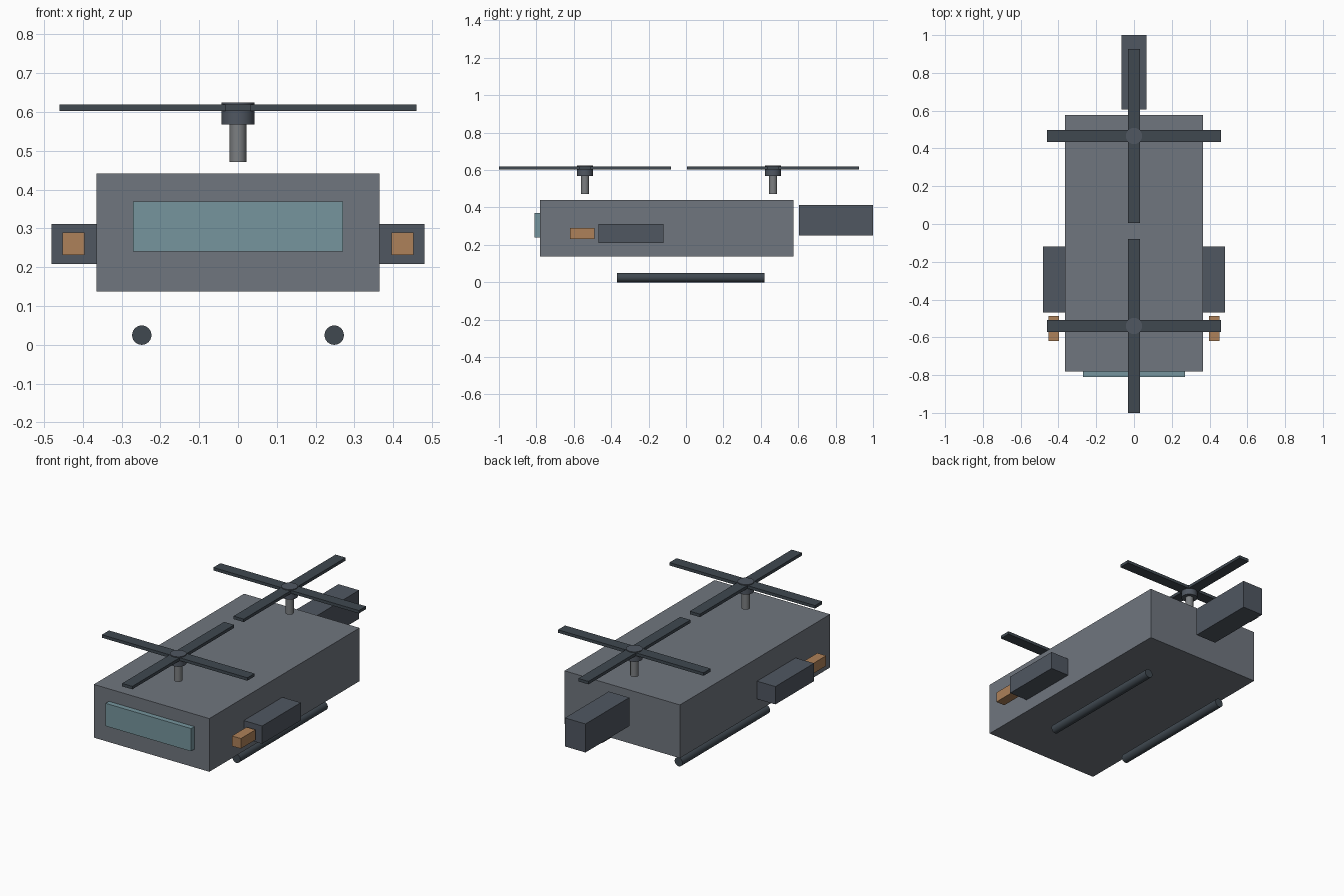
import bpy, bmesh
from math import pi
from mathutils import Matrix

if "Cube" in bpy.data.objects:
    bpy.data.objects.remove(bpy.data.objects["Cube"])


def material(name, rgb):
    m = bpy.data.materials.new(name)
    m.diffuse_color = (*rgb, 1)
    m.use_nodes = True
    m.node_tree.nodes["Principled BSDF"].inputs["Base Color"].default_value = m.diffuse_color
    return m


HULL = material("hull_grey", (0.16, 0.18, 0.21))
DARK = material("dark_grey", (0.08, 0.095, 0.12))
ROTOR = material("rotor_grey", (0.05, 0.065, 0.08))
STEEL = material("steel", (0.20, 0.21, 0.22))
GLASS = material("glass", (0.18, 0.30, 0.34))
COPPER = material("copper", (0.42, 0.22, 0.10))


def finish(name, bm, mat):
    me = bpy.data.meshes.new(name)
    bm.to_mesh(me)
    bm.free()
    me.materials.append(mat)
    ob = bpy.data.objects.new(name, me)
    bpy.context.collection.objects.link(ob)
    return ob


def box(name, x, y, z, mat):
    """Box from (min, max) ranges on each axis."""
    bm = bmesh.new()
    centre = [(a + b) / 2 for a, b in (x, y, z)]
    size = [b - a for a, b in (x, y, z)]
    bmesh.ops.create_cube(bm, size=1, matrix=Matrix.Translation(centre) @ Matrix.Diagonal((*size, 1)))
    return finish(name, bm, mat)


def cylinder(name, centre, radius, length, mat, along_y=False, sides=24):
    bm = bmesh.new()
    turn = Matrix.Rotation(pi / 2, 4, "X") if along_y else Matrix.Identity(4)
    bmesh.ops.create_cone(bm, cap_ends=True, segments=sides, radius1=radius, radius2=radius,
                          depth=length, matrix=Matrix.Translation(centre) @ turn)
    for f in bm.faces:
        f.smooth = len(f.verts) == 4
    for e in bm.edges:
        e.smooth = all(len(f.verts) == 4 for f in e.link_faces)
    return finish(name, bm, mat)


# Fuselage, windscreen and tail
box("fuselage", (-0.365, 0.365), (-0.78, 0.576), (0.137, 0.441), HULL)
box("windscreen", (-0.27, 0.27), (-0.81, -0.78), (0.24, 0.37), GLASS)
box("tail_boom", (-0.065, 0.065), (0.605, 1.0), (0.251, 0.414), DARK)

# Side pods, lamps and skids
for side, s in (("left", -1), ("right", 1)):
    def span(a, b):
        return tuple(sorted((s * a, s * b)))
    box(f"{side}_pod", span(0.365, 0.481), (-0.469, -0.12), (0.209, 0.311), DARK)
    box(f"{side}_lamp", span(0.396, 0.452), (-0.62, -0.488), (0.231, 0.289), COPPER)
    cylinder(f"{side}_skid", (s * 0.248, 0.026, 0.025), 0.025, 0.79, ROTOR, along_y=True)

# Front and rear rotors
for end, y in (("front", -0.54), ("rear", 0.466)):
    cylinder(f"{end}_mast", (0, y, 0.52), 0.0215, 0.098, STEEL)
    cylinder(f"{end}_hub", (0, y, 0.596), 0.043, 0.057, DARK)
    box(f"{end}_cross_blade", (-0.46, 0.46), (y - 0.032, y + 0.032), (0.603, 0.62), ROTOR)
    box(f"{end}_long_blade", (-0.032, 0.032), (y - 0.46, y + 0.46), (0.603, 0.62), ROTOR)
